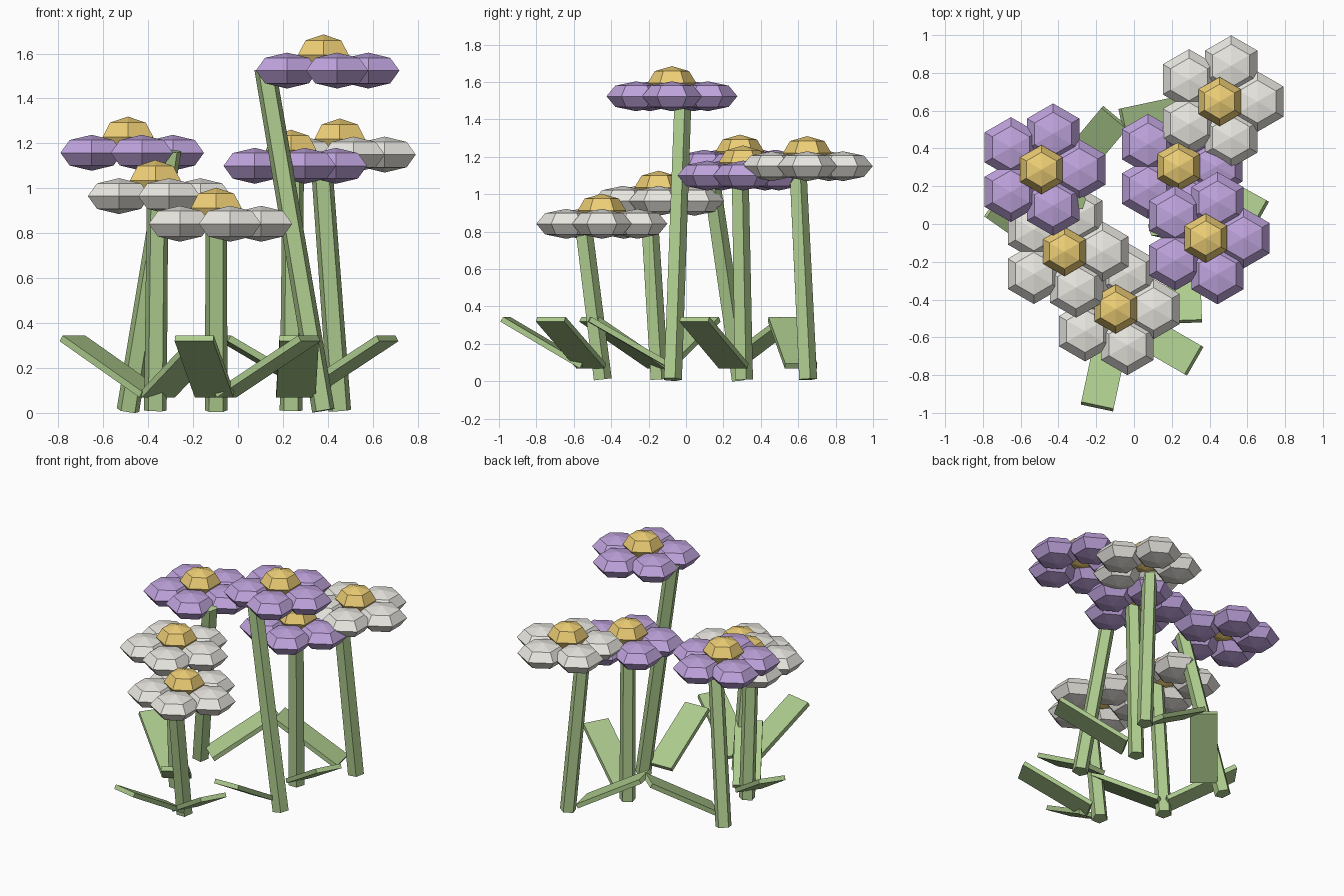
import bpy, bmesh
from math import radians, cos, sin, tau
from mathutils import Matrix, Vector

if "Cube" in bpy.data.objects:
    bpy.data.objects.remove(bpy.data.objects["Cube"])


def material(name, rgb):
    m = bpy.data.materials.new(name)
    m.diffuse_color = (*rgb, 1)
    m.use_nodes = True
    m.node_tree.nodes["Principled BSDF"].inputs["Base Color"].default_value = m.diffuse_color
    return m


GREEN = material("leaf_green", (0.42, 0.60, 0.27))
PURPLE = material("petal_purple", (0.52, 0.37, 0.72))
WHITE = material("petal_white", (0.82, 0.80, 0.75))
YELLOW = material("centre_yellow", (0.85, 0.62, 0.18))


def make_object(name, bm, mat):
    mesh = bpy.data.meshes.new(name)
    bm.to_mesh(mesh)
    bm.free()
    mesh.materials.append(mat)
    ob = bpy.data.objects.new(name, mesh)
    bpy.context.collection.objects.link(ob)


def add_blob(bm, centre, radius, height):
    # flattened six-sided ball
    mat = Matrix.Translation(centre) @ Matrix.Diagonal((radius, radius, height, 1))
    bmesh.ops.create_uvsphere(bm, u_segments=6, v_segments=4, radius=1, matrix=mat)


def flower(i, x, y, z, lean, petal_mat):
    # five petals around the head
    bm = bmesh.new()
    for k in range(5):
        a = tau * k / 5
        add_blob(bm, (x + 0.2 * cos(a), y + 0.2 * sin(a), z), 0.16, 0.08)
    make_object(f"petals_{i}", bm, petal_mat)
    # domed centre
    bm = bmesh.new()
    add_blob(bm, (x, y, z + 0.07), 0.13, 0.091)
    make_object(f"flower_centre_{i}", bm, YELLOW)
    # leaning stem, rooted below the head
    bm = bmesh.new()
    axis = Vector((*lean, z))
    rot = Vector((0, 0, 1)).rotation_difference(axis).to_matrix().to_4x4()
    mat = Matrix.Translation(Vector((x, y, 0.01)) + axis / 2) @ rot
    bmesh.ops.create_cone(bm, cap_ends=True, segments=5, radius1=0.053, radius2=0.05,
                          depth=axis.length, matrix=mat)
    make_object(f"stem_{i}", bm, GREEN)


def leaf(i, x, y, heading):
    # thin slab rising outwards at 30 degrees
    bm = bmesh.new()
    mat = (Matrix.Translation((x, y, 0.207)) @ Matrix.Rotation(radians(heading), 4, 'Z')
           @ Matrix.Rotation(radians(-30), 4, 'Y') @ Matrix.Diagonal((0.5, 0.175, 0.03, 1)))
    bmesh.ops.create_cube(bm, size=1, matrix=mat)
    make_object(f"leaf_{i}", bm, GREEN)


# x, y, head height, stem lean, petal colour
FLOWERS = [
    (-0.49, 0.288, 1.158, (0.19, -0.17), PURPLE),
    (0.236, 0.305, 1.10, (0.01, -0.02), PURPLE),
    (0.38, -0.075, 1.524, (-0.26, 0.055), PURPLE),
    (-0.368, -0.146, 0.965, (0.01, -0.06), WHITE),
    (-0.097, -0.45, 0.842, (0.0, -0.105), WHITE),
    (0.453, 0.648, 1.15, (-0.085, -0.055), WHITE),
]
for i, f in enumerate(FLOWERS):
    flower(i + 1, *f)

# leaf centre x, y and heading
LEAVES = [
    (-0.15, -0.755, -102), (0.13, -0.615, -30), (-0.56, -0.016, 145), (-0.24, -0.335, -57),
    (-0.24, 0.398, 50), (0.265, -0.30, -88), (0.476, 0.15, -29), (0.155, 0.57, 192),
]
for i, l in enumerate(LEAVES):
    leaf(i + 1, *l)
